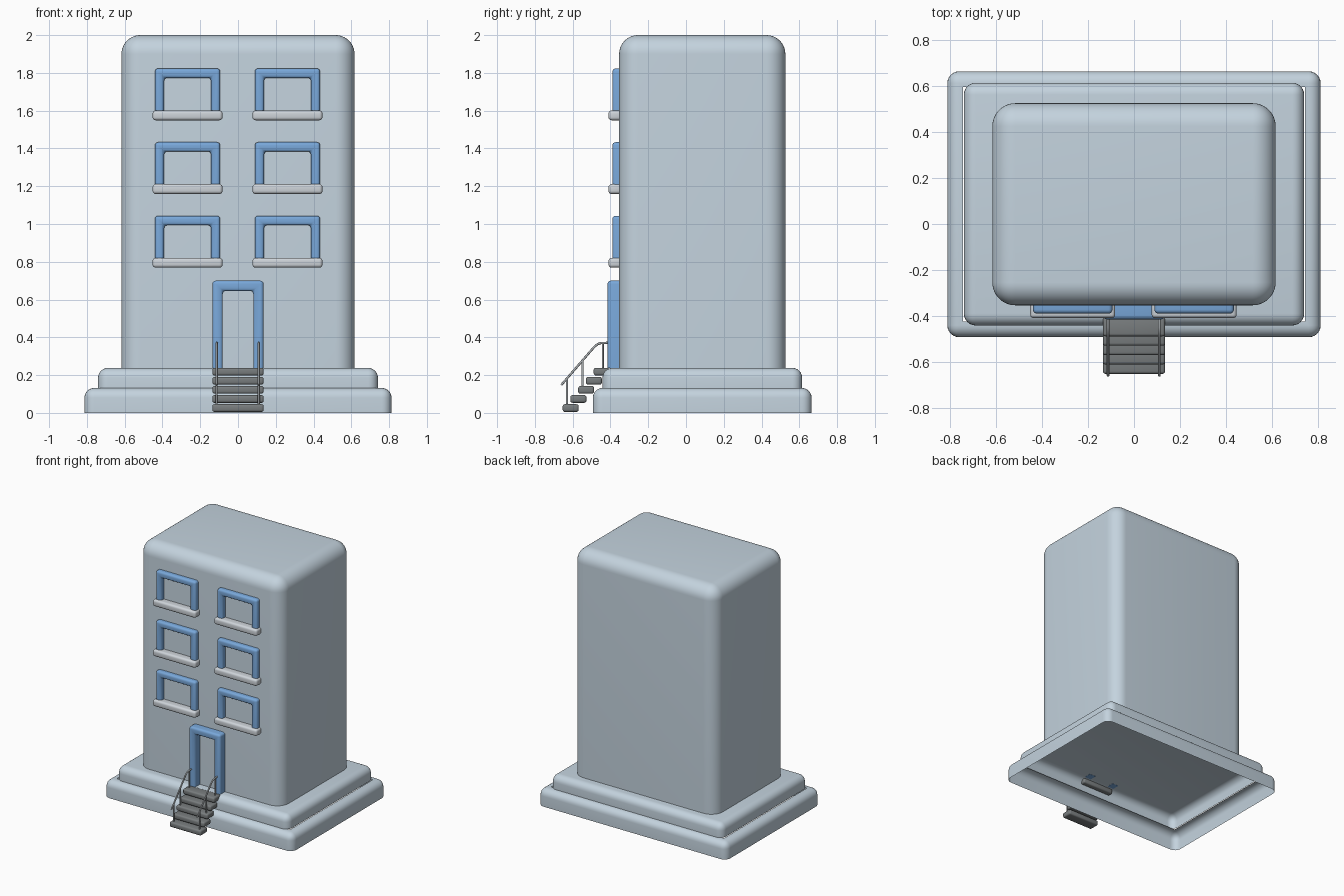
import bpy, bmesh, math
from mathutils import Vector

if "Cube" in bpy.data.objects:
    bpy.data.objects.remove(bpy.data.objects["Cube"], do_unlink=True)


def material(name, rgb):
    m = bpy.data.materials.new(name)
    m.use_nodes = True
    m.diffuse_color = (*rgb, 1)
    m.node_tree.nodes["Principled BSDF"].inputs["Base Color"].default_value = (*rgb, 1)
    return m


WALL = material("pale blue grey wall", (0.55, 0.65, 0.73))
SILL = material("light grey sill", (0.62, 0.66, 0.70))
BLUE = material("blue frame", (0.19, 0.39, 0.70))
STEP = material("dark grey step", (0.19, 0.205, 0.21))
RAIL = material("grey railing", (0.42, 0.45, 0.47))


def finish(bm, name, mat):
    bmesh.ops.recalc_face_normals(bm, faces=bm.faces)
    mesh = bpy.data.meshes.new(name)
    bm.to_mesh(mesh)
    bm.free()
    mesh.materials.append(mat)
    mesh.shade_smooth()
    mesh.set_sharp_from_angle(angle=math.radians(40))
    obj = bpy.data.objects.new(name, mesh)
    bpy.context.collection.objects.link(obj)
    return obj


def bevel(bm, edges, radius, segments):
    bmesh.ops.bevel(bm, geom=edges, offset=radius, offset_type='OFFSET',
                    segments=segments, profile=0.5, affect='EDGES')


def rounded_box(name, lo, hi, radius, segments, mat, open_base=False, ledge=0):
    """Rounded box; open_base drops the floor, ledge leaves only a rim on top."""
    lo, hi = Vector(lo), Vector(hi)
    bm = bmesh.new()
    bmesh.ops.create_cube(bm, size=1)
    for v in bm.verts:
        v.co = (lo + hi) / 2 + v.co * (hi - lo)
    edges = [e for e in bm.edges
             if not open_base or max(v.co.z for v in e.verts) > lo.z + 1e-4]
    bevel(bm, edges, radius, segments)
    bm.normal_update()
    if open_base:
        floor = [f for f in bm.faces if f.normal.z < -0.9]
        bmesh.ops.delete(bm, geom=floor, context='FACES')
    if ledge:
        top = max(bm.faces, key=lambda f: f.calc_center_median().z)
        bmesh.ops.inset_region(bm, faces=[top], thickness=ledge)
        bmesh.ops.delete(bm, geom=[top], context='FACES')
    return finish(bm, name, mat)


def frame(name, x, half, z0, z1, width, front, back):
    """Upside-down U of one profile, extruded forward, with soft edges."""
    inner = half - width
    outline = [(-half, z0), (-half, z1), (half, z1), (half, z0),
               (inner, z0), (inner, z1 - width), (-inner, z1 - width), (-inner, z0)]
    bm = bmesh.new()
    face = bm.faces.new([bm.verts.new((x + px, back, pz)) for px, pz in outline])
    ext = bmesh.ops.extrude_face_region(bm, geom=[face])
    for g in ext["geom"]:
        if isinstance(g, bmesh.types.BMVert):
            g.co.y = front
    edges = [e for e in bm.edges
             if max(v.co.z for v in e.verts) > z0 + 1e-4
             and min(v.co.y for v in e.verts) < back - 1e-4]
    bevel(bm, edges, 0.017, 4)
    return finish(bm, name, BLUE)


def tube(name, points, radius):
    curve = bpy.data.curves.new(name, 'CURVE')
    curve.dimensions = '3D'
    curve.bevel_depth = radius
    curve.bevel_resolution = 2
    curve.use_fill_caps = True
    spline = curve.splines.new('POLY')
    spline.points.add(len(points) - 1)
    for p, co in zip(spline.points, points):
        p.co = (*co, 1)
    spline.use_smooth = True
    curve.materials.append(RAIL)
    obj = bpy.data.objects.new(name, curve)
    bpy.context.collection.objects.link(obj)
    return obj


# Hollow plinth tiers, open to each other, and tower
rounded_box("lower_plinth", (-0.813, -0.493, 0), (0.813, 0.665, 0.132), 0.052, 6, WALL,
            True, 0.022)
rounded_box("upper_plinth", (-0.741, -0.442, 0.132), (0.741, 0.615, 0.238), 0.052, 6, WALL, True)
rounded_box("tower", (-0.617, -0.354, 0.238), (0.617, 0.526, 2.0), 0.1, 10, WALL, True)

# Windows with sills, three floors on each side
for floor in range(3):
    z = 0.769 + 0.39 * floor
    for side, x in (("right", -0.267), ("left", 0.262)):
        frame(f"window_frame_{side}_{floor + 1}", x, 0.173, z + 0.03, z + 0.274,
              0.049, -0.39, -0.34)
        rounded_box(f"window_sill_{side}_{floor + 1}", (x - 0.185, -0.41, z),
                    (x + 0.185, -0.34, z + 0.052), 0.016, 4, SILL)

# Door surround
frame("door_frame", 0, 0.135, 0.237, 0.7, 0.054, -0.415, -0.34)

# Floating stair treads
for i in range(5):
    y, z = -0.653 + 0.041 * i, 0.005 + 0.0482 * i
    rounded_box(f"stair_tread_{i + 1}", (-0.136, y, z), (0.136, y + 0.085, z + 0.041),
                0.012, 3, STEP)

# Handrails and posts on both sides
for side, x in (("right", -0.113), ("left", 0.11)):
    rail = [(-0.66, 0.148), (-0.5, 0.333), (-0.483, 0.352), (-0.468, 0.364),
            (-0.45, 0.37), (-0.41, 0.371)]
    tube(f"handrail_{side}", [(x, y, z) for y, z in rail], 0.006)
    for n, (y, z0, z1) in enumerate([(-0.63, 0.03, 0.181), (-0.548, 0.13, 0.277),
                                     (-0.44, 0.215, 0.37)]):
        tube(f"rail_post_{side}_{n + 1}", [(x, y, z0), (x, y, z1)], 0.0055)
